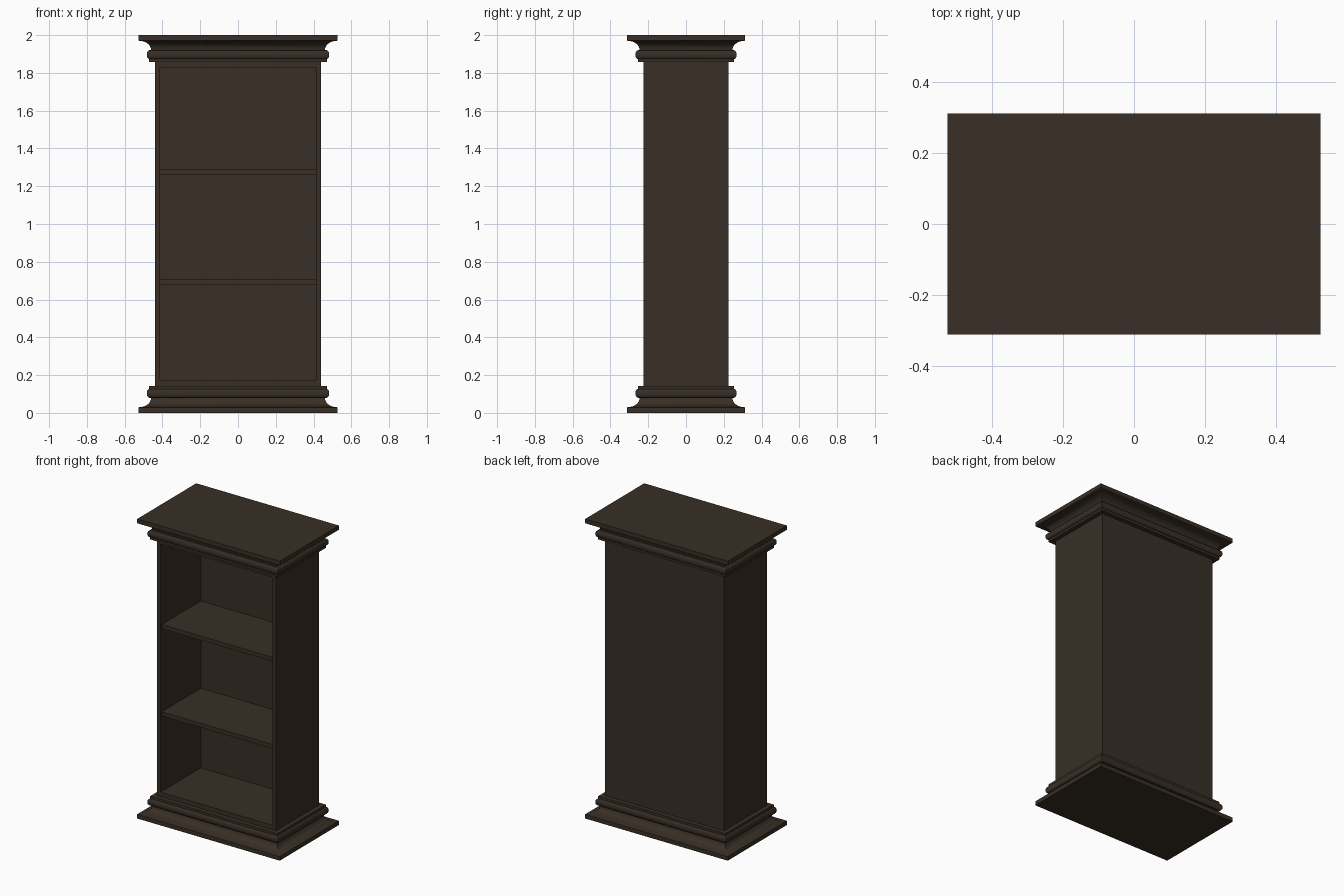
import bpy, bmesh, math

if "Cube" in bpy.data.objects:
    bpy.data.objects.remove(bpy.data.objects["Cube"])

HX, HY = 0.44, 0.225      # half width and depth of the carcass
T = 0.026                 # board thickness
Z0, Z1 = 0.143, 1.857     # carcass bottom and top

wood = bpy.data.materials.new("dark_wood")
wood.diffuse_color = (0.040, 0.028, 0.019, 1)
wood.use_nodes = True
wood.node_tree.nodes["Principled BSDF"].inputs["Base Color"].default_value = wood.diffuse_color


def add_object(name, bm):
    bmesh.ops.recalc_face_normals(bm, faces=bm.faces)
    me = bpy.data.meshes.new(name)
    bm.to_mesh(me)
    bm.free()
    me.materials.append(wood)
    ob = bpy.data.objects.new(name, me)
    bpy.context.collection.objects.link(ob)
    return ob


def board(name, x0, x1, y0, y1, z0, z1):
    bm = bmesh.new()
    bmesh.ops.create_cube(bm, size=1)
    for v in bm.verts:
        v.co = ((x0 + x1) / 2 + v.co.x * (x1 - x0),
                (y0 + y1) / 2 + v.co.y * (y1 - y0),
                (z0 + z1) / 2 + v.co.z * (z1 - z0))
    return add_object(name, bm)


def moulding(name, profile):
    """Solid rectangular block whose rim follows (offset, z) points."""
    bm = bmesh.new()
    rings = []
    for o, z in profile:
        x, y = HX + o, HY + o
        rings.append([bm.verts.new(p) for p in
                      ((-x, -y, z), (x, -y, z), (x, y, z), (-x, y, z))])
    for a, b in zip(rings, rings[1:]):
        for i in range(4):
            j = (i + 1) % 4
            bm.faces.new((a[i], a[j], b[j], b[i]))
    bm.faces.new(rings[0])
    bm.faces.new(rings[-1])
    ob = add_object(name, bm)
    bpy.ops.object.select_all(action='DESELECT')
    ob.select_set(True)
    bpy.context.view_layer.objects.active = ob
    bpy.ops.object.shade_smooth_by_angle(angle=math.radians(35))
    return ob


# Moulding profile: plinth slab, cove, half-round bead, fillet
profile = [(0.087, 0.0), (0.087, 0.028)]
for i in range(9):
    a = math.pi / 2 * i / 8
    profile.append((0.084 - 0.064 * math.sin(a), 0.080 - 0.050 * math.cos(a)))
profile.append((0.030, 0.080))
for i in range(11):
    a = -math.pi / 2 + math.pi * i / 10
    profile.append((0.030 + 0.013 * math.cos(a), 0.104 + 0.023 * math.sin(a)))
profile += [(0.030, Z0)]

moulding("base_moulding", profile)
moulding("crown_moulding", [(o, 2.0 - z) for o, z in profile])

# Carcass: sides, back, floor and ceiling
for s, name in ((-1, "left_side"), (1, "right_side")):
    xs = sorted((s * HX, s * (HX - T)))
    board(name, xs[0], xs[1], -HY, HY, Z0, Z1)
board("back_panel", -HX + T, HX - T, HY - T, HY, Z0, Z1)
board("bottom_board", -HX + T, HX - T, -HY, HY - T, Z0, 0.173)
board("top_board", -HX + T, HX - T, -HY, HY - T, 1.828, Z1)

# Two shelves, set slightly back from the front edge
for i, z in enumerate((0.677, 1.26)):
    board(f"shelf_{i + 1}", -HX + T, HX - T, -HY + 0.012, HY - T, z, z + 0.028)
